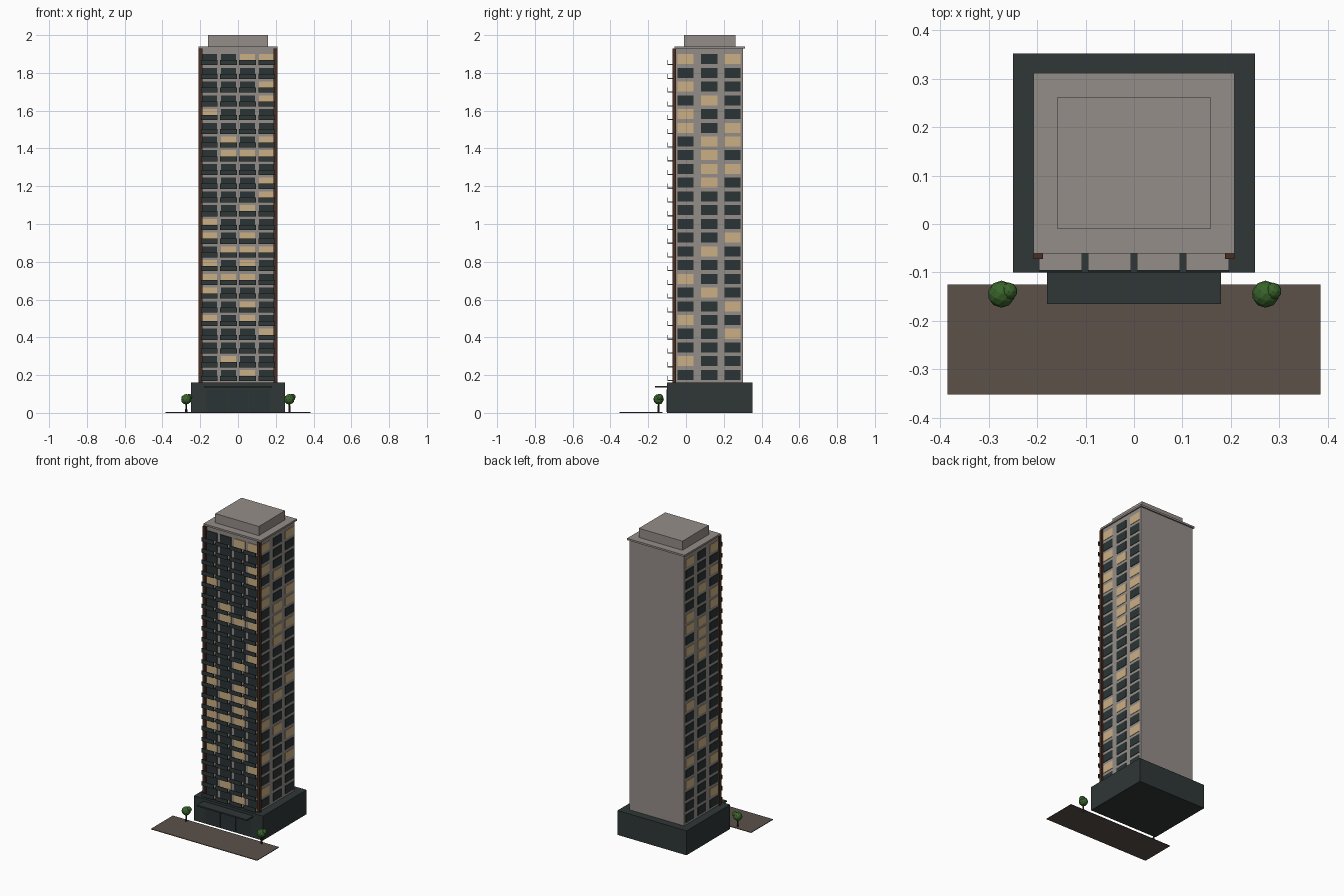
import bpy, bmesh
from mathutils import Matrix, Vector

cube = bpy.data.objects.get("Cube")
if cube:
    bpy.data.objects.remove(cube, do_unlink=True)


def material(name, r, g, b):
    m = bpy.data.materials.new(name)
    m.use_nodes = True
    m.diffuse_color = (r, g, b, 1)
    shader = next(n for n in m.node_tree.nodes if n.type == "BSDF_PRINCIPLED")
    shader.inputs["Base Color"].default_value = (r, g, b, 1)
    shader.inputs["Roughness"].default_value = 0.8
    return m


concrete = material("warm_grey_concrete", 0.30, 0.27, 0.25)
charcoal = material("charcoal_cladding", 0.028, 0.038, 0.037)
glass = material("dark_glass", 0.024, 0.034, 0.035)
glow = material("lit_window", 0.60, 0.43, 0.23)
bronze = material("brown_trim", 0.068, 0.026, 0.014)
paving = material("brown_paving", 0.105, 0.082, 0.066)
leaf = material("leaf_green", 0.04, 0.125, 0.024)
bark = material("dark_bark", 0.03, 0.02, 0.014)


def finish(name, bm, mats):
    mesh = bpy.data.meshes.new(name)
    bm.to_mesh(mesh)
    bm.free()
    for m in mats:
        mesh.materials.append(m)
    ob = bpy.data.objects.new(name, mesh)
    bpy.context.collection.objects.link(ob)
    return ob


def add_box(bm, x, y, z, index=0):
    """Box between (low, high) pairs on each axis."""
    lo, hi = Vector((x[0], y[0], z[0])), Vector((x[1], y[1], z[1]))
    mat = Matrix.Translation((lo + hi) / 2) @ Matrix.Diagonal((*(hi - lo), 1))
    verts = bmesh.ops.create_cube(bm, size=1, matrix=mat)["verts"]
    for f in {f for v in verts for f in v.link_faces}:
        f.material_index = index


def boxes(name, mat, *spans):
    bm = bmesh.new()
    for s in spans:
        add_box(bm, *s)
    return finish(name, bm, [mat])


def span(centre, width):
    return (centre - width / 2, centre + width / 2)


# Main masses
HALF, FRONT, BACK = 0.199, -0.054, 0.303
boxes("podium", charcoal, ((-0.25, 0.25), (-0.10, 0.352), (0, 0.16)))
boxes("tower_body", concrete, ((-HALF, HALF), (FRONT, BACK), (0.16, 1.928)))
boxes("roof_slab", concrete, ((-0.208, 0.208), (-0.061, 0.312), (1.928, 1.94)))
boxes("roof_plant_room", concrete, ((-0.158, 0.158), (-0.01, 0.262), (1.94, 2.0)))
boxes("corner_pilasters", bronze,
      *[(span(s * 0.198, 0.02), (-0.072, FRONT + 0.002), (0.16, 1.928)) for s in (-1, 1)])

# Window patterns, top floor first: # is lit, . is dark
FRONT_LIT = """..## .... ...# ...# #... .... .#.# .### .... ...# ...# ..#.
    #... #.#. .### #.#. ###. #... ..#. #.#. ...# .... .#.. ..#.""".split()
SIDE_LIT = """#.# ... #.. .#. #.. #.# .## .#. .## .#. ... ...
    ... ..# .#. ... #.. .#. ..# #.. ..# ... #.. ...""".split()
FLOOR = 0.0727
TOP = 1.873
WIN_H = 0.053
bays = [-0.152, -0.0505, 0.0505, 0.152]
side_bays = [-0.003, 0.123, 0.247]

# Front windows
bm = bmesh.new()
for i, row in enumerate(FRONT_LIT):
    for x, c in zip(bays, row):
        add_box(bm, span(x, 0.081), (FRONT - 0.004, FRONT + 0.002),
                span(TOP - i * FLOOR, WIN_H), int(c == "#"))
finish("front_windows", bm, [glass, glow])

# Side windows
for name, s in (("left_windows", 1), ("right_windows", -1)):
    bm = bmesh.new()
    for i, row in enumerate(SIDE_LIT):
        for y, c in zip(side_bays, row):
            add_box(bm, span(s * HALF, 0.006), span(y, 0.085),
                    span(TOP - i * FLOOR, WIN_H), int(c == "#"))
    finish(name, bm, [glass, glow])

# Balcony slabs with dark railings
slabs, rails = [], []
for i in range(len(FRONT_LIT)):
    z = TOP - i * FLOOR - WIN_H / 2
    for x in bays:
        slabs.append((span(x, 0.089), (-0.095, FRONT + 0.001), (z - 0.006, z)))
        rails.append((span(x, 0.089), (-0.098, -0.095), (z - 0.006, z + 0.021)))
boxes("balcony_slabs", concrete, *slabs)
boxes("balcony_railings", charcoal, *rails)

# Entrance
boxes("entrance_canopy", charcoal, ((-0.18, 0.18), (-0.165, -0.098), (0.134, 0.143)))
boxes("entrance_glazing", glass,
      *[(span(x, 0.108), (-0.104, -0.099), (0.004, 0.125)) for x in (-0.112, 0, 0.112)])

# Forecourt
boxes("forecourt", paving, ((-0.385, 0.385), (-0.352, -0.125), (0, 0.004)))

# Trees
for name, x in (("left_tree", 0.272), ("right_tree", -0.274)):
    bm = bmesh.new()
    bmesh.ops.create_cone(bm, cap_ends=True, segments=8, radius1=0.006, radius2=0.004,
                          depth=0.055, matrix=Matrix.Translation((x, -0.145, 0.0275)))
    finish(name + "_trunk", bm, [bark])
    bm = bmesh.new()
    for dx, dy, z, r in ((0, 0, 0.072, 0.028), (0.015, 0.006, 0.083, 0.018)):
        bmesh.ops.create_icosphere(bm, subdivisions=2, radius=r,
                                   matrix=Matrix.Translation((x + dx, -0.145 + dy, z)))
    finish(name + "_crown", bm, [leaf])
